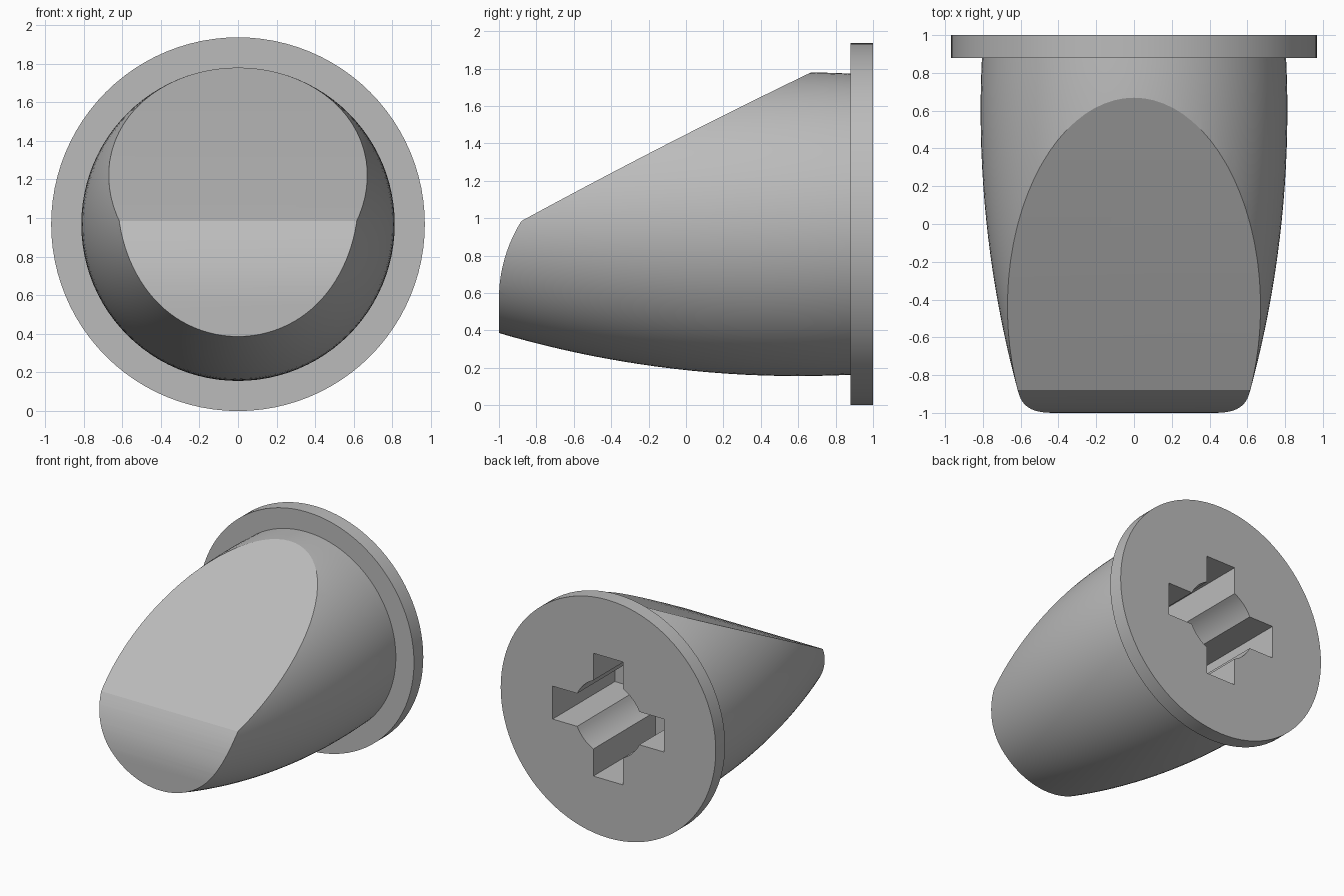
import bpy, bmesh, math

if "Cube" in bpy.data.objects:
    bpy.data.objects.remove(bpy.data.objects["Cube"])

AXIS_Z = 0.968   # height of the turning axis
SEGS = 96

grey = bpy.data.materials.new("light_grey")
grey.diffuse_color = (0.50, 0.50, 0.50, 1)
grey.use_nodes = True
grey.node_tree.nodes["Principled BSDF"].inputs["Base Color"].default_value = grey.diffuse_color


def finish(name, bm):
    bmesh.ops.recalc_face_normals(bm, faces=bm.faces)
    me = bpy.data.meshes.new(name)
    bm.to_mesh(me)
    bm.free()
    me.materials.append(grey)
    ob = bpy.data.objects.new(name, me)
    bpy.context.collection.objects.link(ob)
    return ob


def prism(name, outline, offset):
    """Extrude a closed 3D outline by an offset vector."""
    bm = bmesh.new()
    face = bm.faces.new([bm.verts.new(p) for p in outline])
    ext = bmesh.ops.extrude_face_region(bm, geom=[face])["geom"]
    bmesh.ops.translate(bm, vec=offset,
                        verts=[g for g in ext if isinstance(g, bmesh.types.BMVert)])
    return finish(name, bm)


def lathe(name, profile):
    """Revolve (radius, y) points around the y axis, closed by two caps."""
    bm = bmesh.new()
    rings = []
    for r, y in profile:
        rings.append([bm.verts.new((r * math.sin(2 * math.pi * i / SEGS), y,
                                    AXIS_Z + r * math.cos(2 * math.pi * i / SEGS)))
                      for i in range(SEGS)])
    for a, b in zip(rings, rings[1:]):
        for i in range(SEGS):
            j = (i + 1) % SEGS
            bm.faces.new((a[i], a[j], b[j], b[i]))
    bm.faces.new(rings[0])
    bm.faces.new(rings[-1])
    return finish(name, bm)


def boolean(target, cutter, operation):
    mod = target.modifiers.new(operation.lower(), "BOOLEAN")
    mod.object, mod.operation, mod.solver = cutter, operation, "EXACT"
    bpy.context.view_layer.objects.active = target
    bpy.ops.object.modifier_apply(modifier=mod.name)
    bpy.data.objects.remove(cutter)


# Bulging body with a flange at the back
R = 5.68
ys = [-1.02 + 1.90 * i / 20 for i in range(21)]
profile = [(0.812 - R + math.sqrt(R * R - (y - 0.6) ** 2), y) for y in ys]
profile += [(AXIS_Z, 0.88), (AXIS_Z, 1.0)]
plug = lathe("flanged_plug", profile)

# Side silhouette: upright nose, rounded brow, long slope, full height behind
nose = [(-1.0, -0.1)]
for i in range(11):
    z = 0.57 + 0.415 * i / 10
    nose.append((-1.0 + 0.778 - math.sqrt(0.778 ** 2 - (z - 0.57) ** 2), z))
for i in range(1, 11):
    t = i / 10
    nose.append((-0.88 + 1.56 * t, 0.985 + 0.80 * t + 0.048 * t * (1 - t)))
nose += [(0.86, 1.83), (0.86, 2.1), (1.1, 2.1), (1.1, -0.1)]
envelope = prism("envelope", [(-1.2, y, z) for y, z in nose], (2.4, 0, 0))
boolean(plug, envelope, "INTERSECT")

# Cross-shaped socket with a round centre, open at the back
half, arm, bore = 0.134, 0.50, 0.31
a0 = math.asin(half / bore)
quarter = [(arm, -half), (arm, half)]
for i in range(9):
    a = a0 + (math.pi / 2 - 2 * a0) * i / 8
    quarter.append((bore * math.cos(a), bore * math.sin(a)))
cross = []
for k in range(4):
    c, s = round(math.cos(k * math.pi / 2)), round(math.sin(k * math.pi / 2))
    cross += [(x * c - z * s, 0.2, AXIS_Z + x * s + z * c) for x, z in quarter]
socket = prism("socket", cross, (0, 0.9, 0))
boolean(plug, socket, "DIFFERENCE")

# Smooth round sides, crisp cut edges
bpy.ops.object.select_all(action="DESELECT")
plug.select_set(True)
bpy.context.view_layer.objects.active = plug
bpy.ops.object.shade_smooth_by_angle(angle=math.radians(20))
